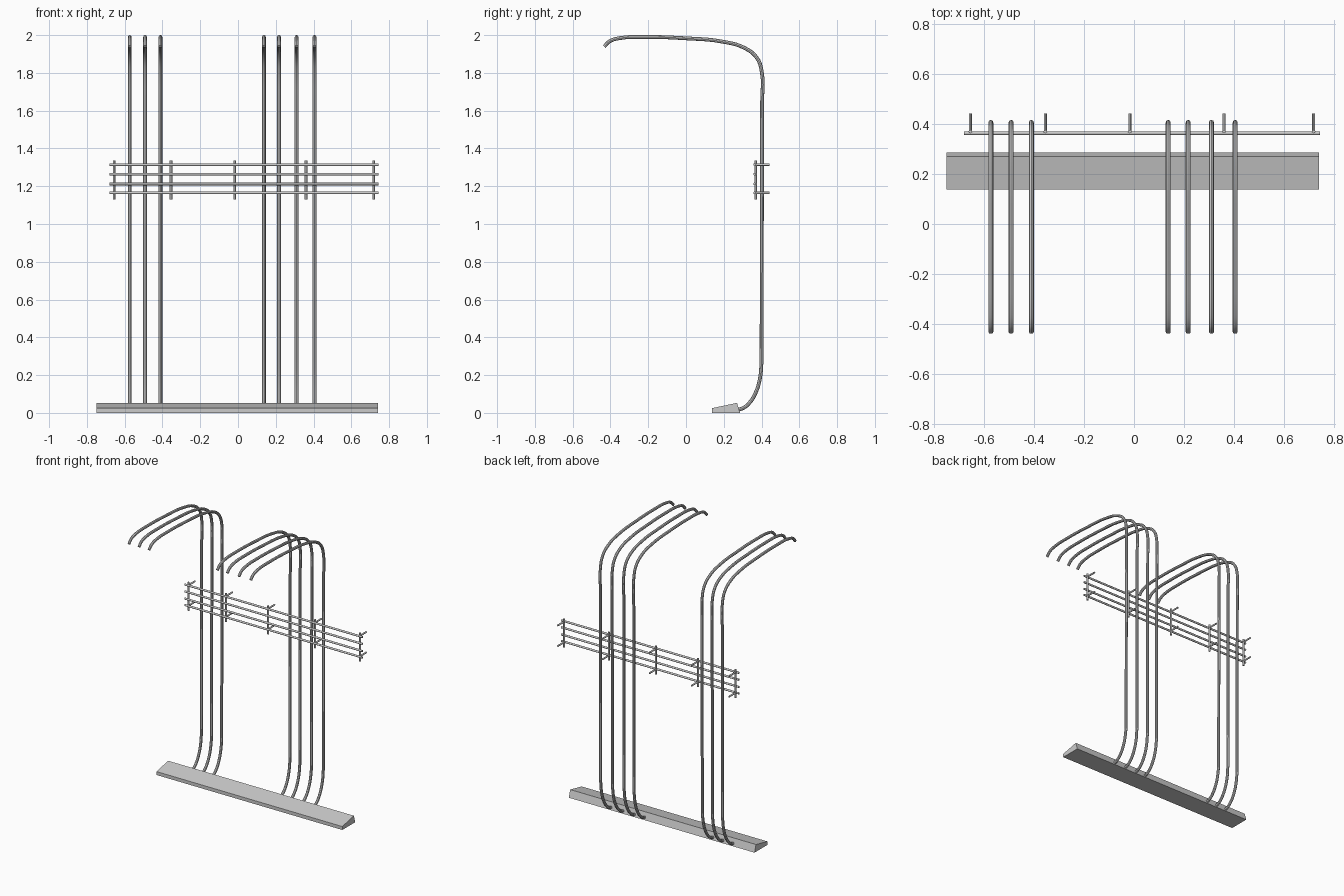
import bpy
import bmesh
from mathutils import Vector

if "Cube" in bpy.data.objects:
    bpy.data.objects.remove(bpy.data.objects["Cube"])


def rod(name, a, b, radius, sides=12):
    """Capped round bar between two points."""
    a, b = Vector(a), Vector(b)
    d = b - a
    bpy.ops.mesh.primitive_cylinder_add(vertices=sides, radius=radius,
                                        depth=d.length, location=(a + b) / 2)
    ob = bpy.context.object
    ob.name = name
    ob.rotation_euler = d.to_track_quat('Z', 'Y').to_euler()
    bpy.ops.object.shade_smooth_by_angle()
    return ob


# Bent poles: one side profile (y, z), repeated along x
PROFILE = [(-0.432, 1.940), (-0.405, 1.967), (-0.35, 1.984), (-0.22, 1.990),
           (0.0, 1.983), (0.19, 1.966), (0.31, 1.932), (0.375, 1.880),
           (0.402, 1.800), (0.403, 1.650), (0.400, 0.270), (0.392, 0.185),
           (0.368, 0.105), (0.335, 0.052), (0.305, 0.027), (0.268, 0.014)]
STRAIGHT = (9, 10)


def pole(name, x):
    cu = bpy.data.curves.new(name, 'CURVE')
    cu.dimensions = '3D'
    cu.bevel_depth = 0.010
    cu.bevel_resolution = 2
    cu.resolution_u = 5
    cu.use_fill_caps = True
    sp = cu.splines.new('BEZIER')
    sp.bezier_points.add(len(PROFILE) - 1)
    for i, (y, z) in enumerate(PROFILE):
        p = sp.bezier_points[i]
        p.co = (x, y, z)
        kind = 'VECTOR' if i in STRAIGHT else 'AUTO'
        p.handle_left_type = p.handle_right_type = kind
    ob = bpy.data.objects.new(name, cu)
    bpy.context.collection.objects.link(ob)
    bpy.ops.object.select_all(action='DESELECT')
    ob.select_set(True)
    bpy.context.view_layer.objects.active = ob
    bpy.ops.object.convert(target='MESH')
    bpy.context.object.name = name
    bpy.ops.object.shade_smooth_by_angle()


for i, x in enumerate((-0.573, -0.492, -0.411, 0.137, 0.217, 0.310, 0.405)):
    pole(f"bent_pole_{i + 1}", x)

# Wedge-shaped base beam, extruded along x
bm = bmesh.new()
section = [(0.138, 0.0), (0.138, 0.025), (0.270, 0.053), (0.286, 0.0)]
face = bm.faces.new([bm.verts.new((-0.75, y, z)) for y, z in section])
new = bmesh.ops.extrude_face_region(bm, geom=[face])["geom"]
bmesh.ops.translate(bm, vec=(1.49, 0, 0),
                    verts=[v for v in new if isinstance(v, bmesh.types.BMVert)])
bmesh.ops.recalc_face_normals(bm, faces=bm.faces)
mesh = bpy.data.meshes.new("base_beam")
bm.to_mesh(mesh)
bm.free()
bpy.context.collection.objects.link(bpy.data.objects.new("base_beam", mesh))

# Horizontal rails
for i, z in enumerate((1.165, 1.212, 1.264, 1.314)):
    rod(f"rail_{i + 1}", (-0.68, 0.363, z), (0.745, 0.363, z), 0.007)

# Upright bars with two wall pegs each
for i, x in enumerate((-0.655, -0.355, -0.017, 0.360, 0.719)):
    rod(f"upright_{i + 1}", (x, 0.370, 1.13), (x, 0.370, 1.335), 0.007)
    for side, z in (("lower", 1.165), ("upper", 1.314)):
        rod(f"{side}_peg_{i + 1}", (x, 0.363, z), (x, 0.443, z), 0.006)
